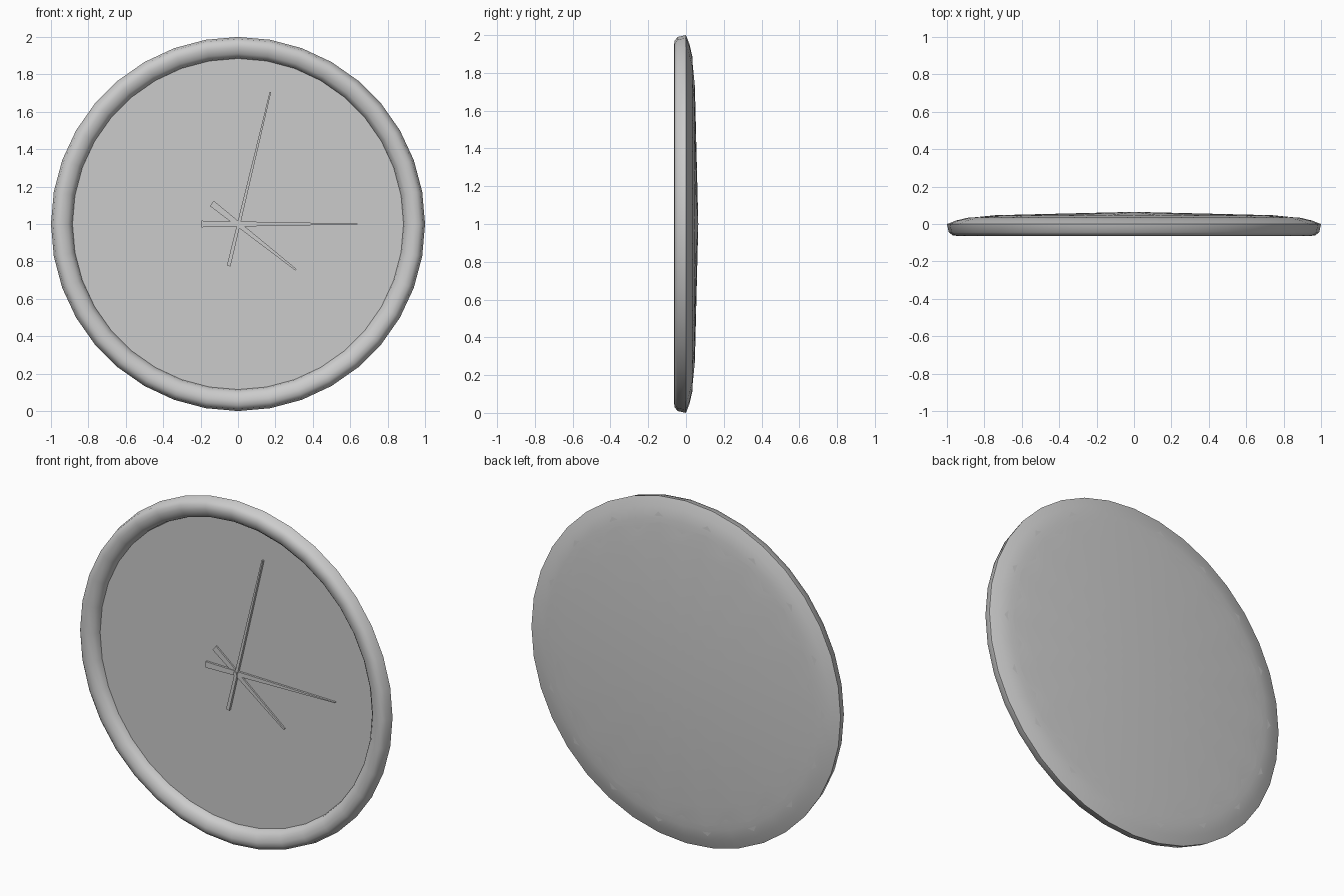
import bpy, bmesh
from math import sin, cos, tau, radians
from mathutils import Vector

if "Cube" in bpy.data.objects:
    bpy.data.objects.remove(bpy.data.objects["Cube"])

CZ, SIDES = 1.0, 36


def finish(name, bm, angle=None):
    bmesh.ops.recalc_face_normals(bm, faces=bm.faces)
    me = bpy.data.meshes.new(name)
    bm.to_mesh(me)
    bm.free()
    ob = bpy.data.objects.new(name, me)
    bpy.context.collection.objects.link(ob)
    if angle:
        bpy.ops.object.select_all(action='DESELECT')
        ob.select_set(True)
        bpy.context.view_layer.objects.active = ob
        bpy.ops.object.shade_smooth_by_angle(angle=radians(angle))
    return ob


def ring(bm, points):
    # points(i) gives radius and depth for each side
    out = []
    for i in range(SIDES):
        r, y = points(i)
        t = tau * i / SIDES
        out.append(bm.verts.new((r * sin(t), y, CZ + r * cos(t))))
    return out


def bridge(bm, a, b):
    for i in range(SIDES):
        j = (i + 1) % SIDES
        bm.faces.new((a[i], a[j], b[j], b[i]))


# Rounded rim, with a sloping back
profile = [(0.885, -0.01), (0.89, -0.032), (0.91, -0.053), (0.945, -0.064),
           (0.97, -0.06), (0.99, -0.045), (1.0, 0.0), (0.95, 0.019),
           (0.885, 0.034), (0.78, 0.037)]
bm = bmesh.new()
rings = [ring(bm, lambda i, p=p: p) for p in profile]
for a, b in zip(rings, rings[1:]):
    bridge(bm, a, b)
finish("rim", bm, 50)

# Flat dial
bm = bmesh.new()
bm.faces.new(ring(bm, lambda i: (0.888, -0.01)))
finish("dial", bm)

# Shallow domed back with a scalloped edge
bm = bmesh.new()
edge = ring(bm, lambda i: (0.92, 0.029) if i % 2 else (0.82, 0.038))
mid = ring(bm, lambda i: (0.74, 0.047) if i % 2 else (0.76, 0.044))
bridge(bm, edge, mid)
centre = bm.verts.new((0, 0.065, CZ))
for i in range(SIDES):
    bm.faces.new((mid[i], mid[(i + 1) % SIDES], centre))
finish("back_cover", bm, 60)


# Tapered hands, each a thin bar from tail to tip
def hand(name, tail, tip, w0, w1, front):
    a, b = Vector(tail), Vector(tip)
    d = (b - a).normalized()
    n = Vector((-d.y, d.x))
    outline = [a + n * w0 / 2, b + n * w1 / 2, b - n * w1 / 2, a - n * w0 / 2]
    bm = bmesh.new()
    f, k = [[bm.verts.new((p.x, y, p.y)) for p in outline] for y in (front, -0.008)]
    bm.faces.new(f)
    bm.faces.new(k[::-1])
    for i in range(4):
        j = (i + 1) % 4
        bm.faces.new((f[i], f[j], k[j], k[i]))
    finish(name, bm)


hand("hour_hand", (-0.14, 1.11), (0.31, 0.755), 0.035, 0.010, -0.019)
hand("alarm_hand", (-0.195, 1.0), (0.64, 1.0), 0.035, 0.004, -0.022)
hand("minute_hand", (-0.05, 0.775), (0.173, 1.705), 0.02, 0.008, -0.025)

# Centre pin
bm = bmesh.new()
bmesh.ops.create_cone(bm, cap_ends=True, segments=12, radius1=0.012, radius2=0.012, depth=0.022)
for v in bm.verts:
    v.co = (v.co.x, v.co.z - 0.019, CZ + v.co.y)
finish("centre_pin", bm, 30)
